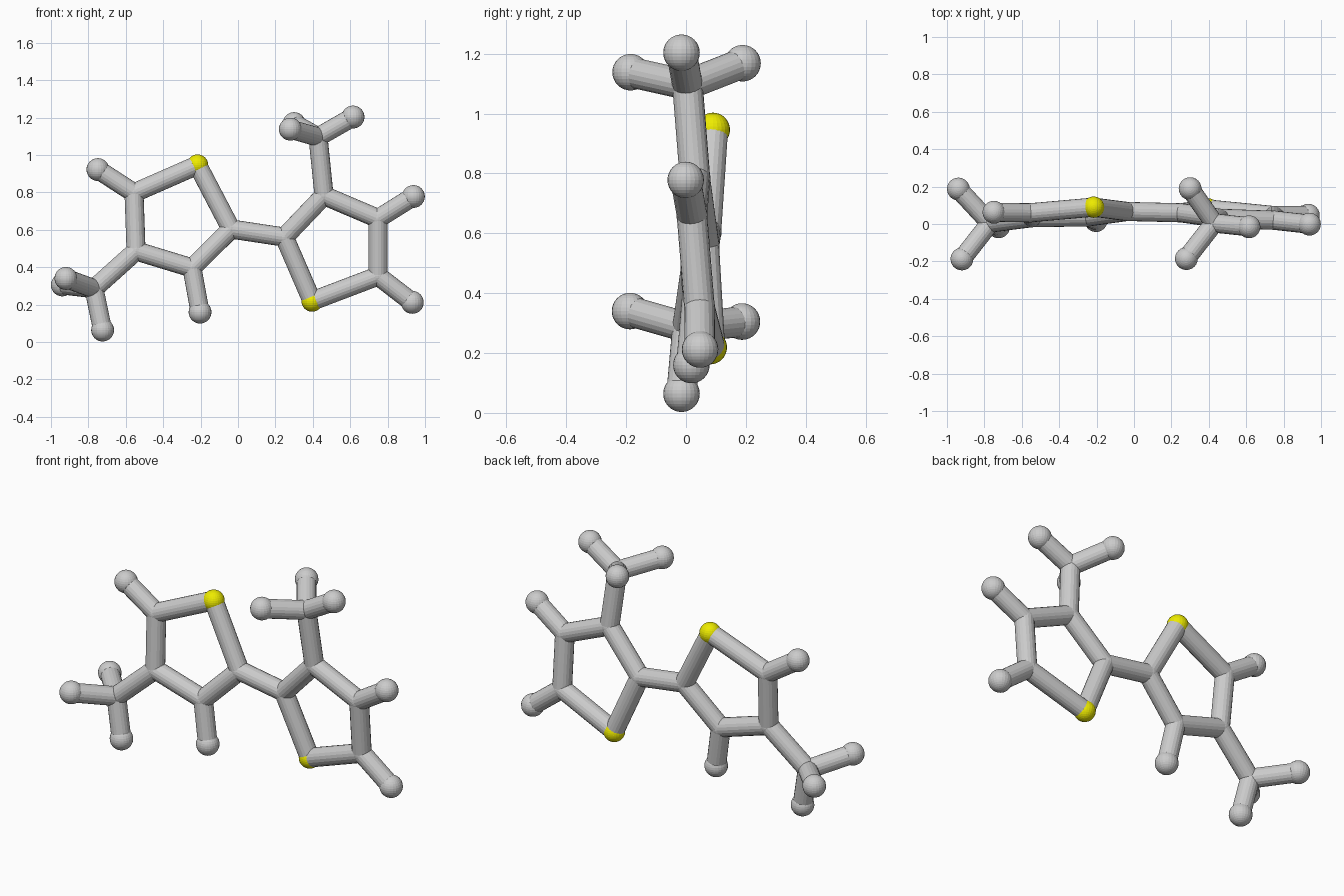
import bpy, bmesh
from mathutils import Vector, Matrix

if "Cube" in bpy.data.objects:
    bpy.data.objects.remove(bpy.data.objects["Cube"])

BOND_R, CARBON_R, HYDROGEN_R, SULFUR_R = 0.051, 0.052, 0.061, 0.057

yellow = bpy.data.materials.new("sulfur_yellow")
yellow.diffuse_color = (0.85, 0.83, 0.0, 1)
yellow.use_nodes = True
yellow.node_tree.nodes["Principled BSDF"].inputs["Base Color"].default_value = yellow.diffuse_color


def finish(bm, name, mat=None):
    me = bpy.data.meshes.new(name)
    bm.to_mesh(me)
    bm.free()
    if mat:
        me.materials.append(mat)
    ob = bpy.data.objects.new(name, me)
    bpy.context.collection.objects.link(ob)


def ball(name, pos, radius, mat=None):
    bm = bmesh.new()
    bmesh.ops.create_uvsphere(bm, u_segments=24, v_segments=16, radius=radius,
                              matrix=Matrix.Translation(pos))
    finish(bm, name, mat)


def stick(name, a, b):
    a, b = Vector(a), Vector(b)
    d = b - a
    m = Matrix.Translation((a + b) / 2) @ d.to_track_quat('Z', 'Y').to_matrix().to_4x4()
    bm = bmesh.new()
    bmesh.ops.create_cone(bm, cap_ends=True, segments=20, radius1=BOND_R,
                          radius2=BOND_R, depth=d.length, matrix=m)
    finish(bm, name)


# Each half: ring atoms (sulfur first), methyl centre, hydrogens with the atom they hang on
halves = {
    "left": dict(
        ring=[(-0.216, 0.09, 0.946), (-0.556, 0.06, 0.797), (-0.545, 0.034, 0.487),
              (-0.246, 0.038, 0.396), (-0.037, 0.067, 0.604)],
        methyl=(-0.77, 0.005, 0.285), methyl_on=2,
        methyl_h=[(-0.724, -0.015, 0.064), (-0.939, 0.187, 0.305), (-0.92, -0.187, 0.34)],
        ring_h={1: (-0.749, 0.063, 0.922), 3: (-0.203, 0.018, 0.16)}),
    "right": dict(
        ring=[(0.396, 0.08, 0.219), (0.749, 0.045, 0.353), (0.749, 0.02, 0.66),
              (0.46, 0.03, 0.783), (0.248, 0.06, 0.561)],
        methyl=(0.428, 0.005, 1.096), methyl_on=3,
        methyl_h=[(0.615, -0.015, 1.203), (0.3, 0.189, 1.168), (0.28, -0.185, 1.138)],
        ring_h={1: (0.932, 0.047, 0.212), 2: (0.938, -0.001, 0.778)}),
}

for side, h in halves.items():
    ring = h["ring"]
    # five-sided ring
    ball(f"{side}_sulfur", ring[0], SULFUR_R, yellow)
    for i, p in enumerate(ring):
        if i:
            ball(f"{side}_ring_carbon_{i}", p, CARBON_R)
        stick(f"{side}_ring_bond_{i}", p, ring[(i + 1) % 5])
    # methyl branch
    ball(f"{side}_methyl_carbon", h["methyl"], CARBON_R)
    stick(f"{side}_methyl_bond", ring[h["methyl_on"]], h["methyl"])
    for i, p in enumerate(h["methyl_h"]):
        ball(f"{side}_methyl_hydrogen_{i}", p, HYDROGEN_R)
        stick(f"{side}_methyl_hydrogen_bond_{i}", h["methyl"], p)
    # ring hydrogens
    for i, p in h["ring_h"].items():
        ball(f"{side}_ring_hydrogen_{i}", p, HYDROGEN_R)
        stick(f"{side}_ring_hydrogen_bond_{i}", ring[i], p)

# bond linking the two rings
stick("linking_bond", halves["left"]["ring"][4], halves["right"]["ring"][4])
